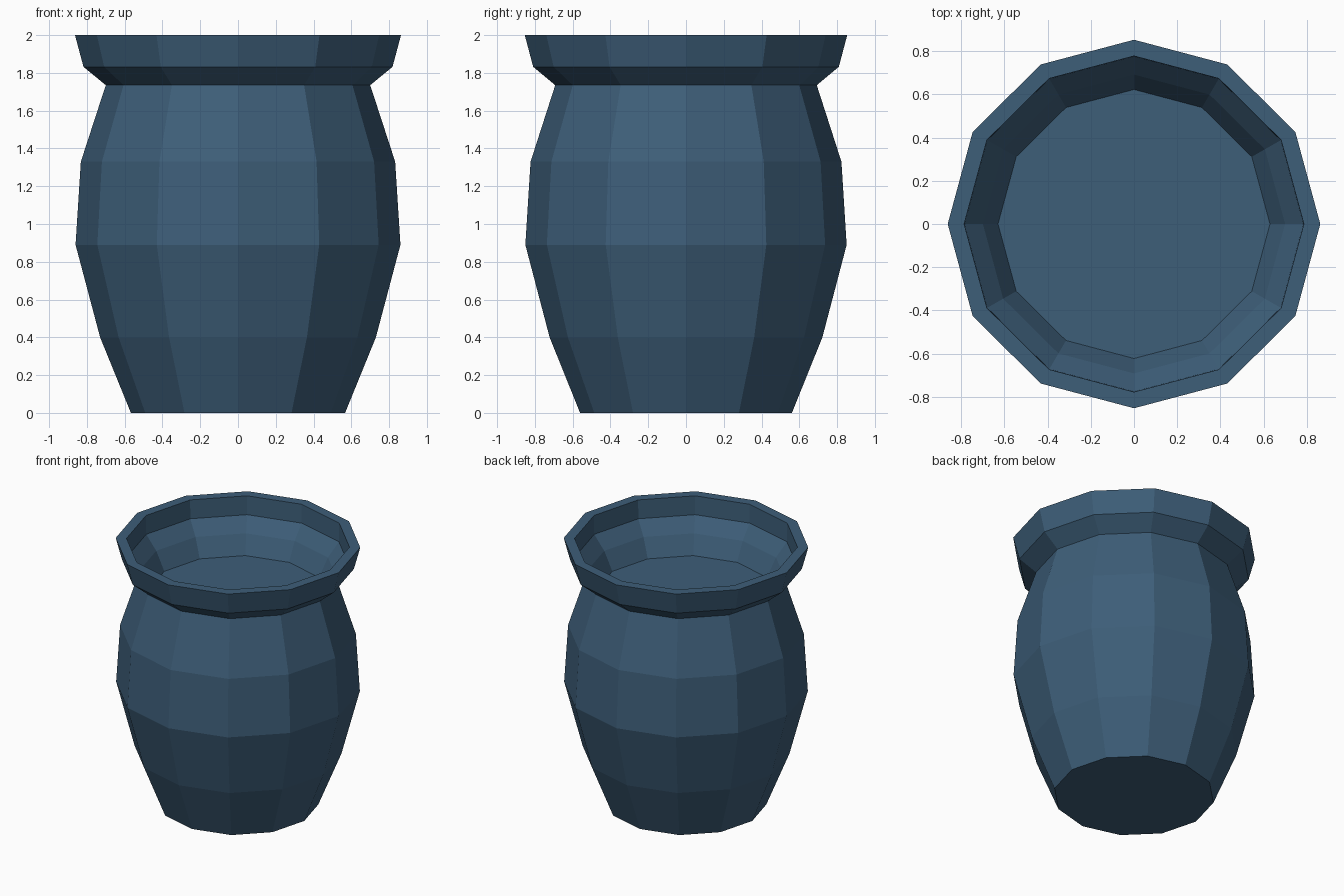
import bpy, bmesh, math

cube = bpy.data.objects.get("Cube")
if cube:
    bpy.data.objects.remove(cube, do_unlink=True)

SIDES = 12
DEPTH = 0.989  # slightly flattened front to back

# Glaze colour
glaze = bpy.data.materials.new("slate_blue")
glaze.use_nodes = True
colour = (0.047, 0.112, 0.19, 1.0)
glaze.diffuse_color = colour
bsdf = next(n for n in glaze.node_tree.nodes if n.type == 'BSDF_PRINCIPLED')
bsdf.inputs["Base Color"].default_value = colour
bsdf.inputs["Roughness"].default_value = 0.8


def lathe(name, profile):
    """Turn a (radius, height) profile into a faceted solid, capped at both ends."""
    bm = bmesh.new()
    rings = []
    for r, z in profile:
        ring = []
        for i in range(SIDES):
            a = math.tau * i / SIDES
            ring.append(bm.verts.new((r * math.cos(a), r * DEPTH * math.sin(a), z)))
        rings.append(ring)
    for low, high in zip(rings, rings[1:]):
        for i in range(SIDES):
            j = (i + 1) % SIDES
            bm.faces.new((low[i], low[j], high[j], high[i]))
    bm.faces.new(rings[0][::-1])
    bm.faces.new(rings[-1])
    bmesh.ops.recalc_face_normals(bm, faces=bm.faces)
    mesh = bpy.data.meshes.new(name)
    bm.to_mesh(mesh)
    bm.free()
    mesh.materials.append(glaze)
    obj = bpy.data.objects.new(name, mesh)
    bpy.context.collection.objects.link(obj)
    return obj


# Outer wall from foot to lip, then down the inside to the raised floor
outside = [(0.567, 0), (0.73, 0.40), (0.86, 0.89), (0.832, 1.33),
           (0.70, 1.735), (0.818, 1.832), (0.863, 2.0)]
inside = [(0.787, 2.0), (0.785, 1.855), (0.70, 1.75), (0.63, 1.61)]
lathe("pot", outside + inside)
